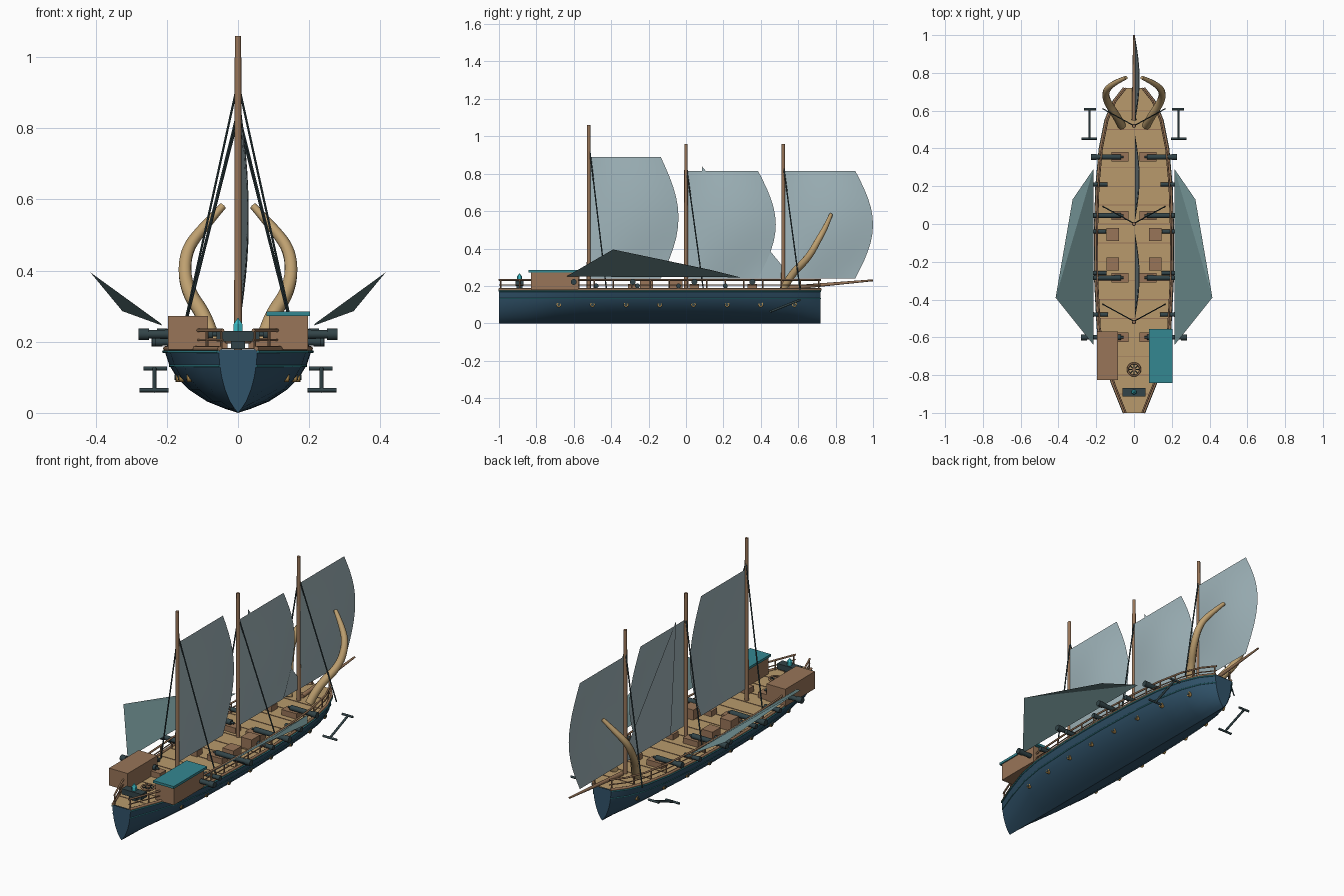
import bpy, bmesh, math
from mathutils import Vector

if "Cube" in bpy.data.objects:
    bpy.data.objects.remove(bpy.data.objects["Cube"])


def mat(name, rgb):
    m = bpy.data.materials.new(name)
    lin = [((c / 255 + 0.055) / 1.055) ** 2.4 for c in rgb]
    m.diffuse_color = (*lin, 1)
    m.use_nodes = True
    m.node_tree.nodes["Principled BSDF"].inputs["Base Color"].default_value = m.diffuse_color
    return m


NAVY = mat("navy_hull", (48, 82, 105))
TAN = mat("deck_tan", (184, 154, 108))
WOOD = mat("brown_wood", (152, 117, 88))
IRON = mat("dark_iron", (50, 68, 72))
TEAL = mat("teal_paint", (52, 135, 145))
SAIL = mat("sail_grey", (160, 181, 187))
WING = mat("wing_grey", (106, 136, 138))
HORN = mat("horn_tan", (190, 160, 112))
BRASS = mat("brass", (190, 150, 85))
CRYSTAL = mat("cyan_crystal", (60, 190, 200))


def finish(name, bm, m, smooth=True):
    bmesh.ops.recalc_face_normals(bm, faces=bm.faces)
    me = bpy.data.meshes.new(name)
    bm.to_mesh(me)
    bm.free()
    me.materials.append(m)
    o = bpy.data.objects.new(name, me)
    bpy.context.collection.objects.link(o)
    if smooth:
        bpy.ops.object.select_all(action='DESELECT')
        o.select_set(True)
        bpy.context.view_layer.objects.active = o
        bpy.ops.object.shade_smooth_by_angle(angle=math.radians(35))
    return o


def box(name, x, y, z, m):
    """Box from three (min, max) ranges."""
    bm = bmesh.new()
    bmesh.ops.create_cube(bm, size=1)
    for v in bm.verts:
        v.co = [(r[0] + r[1]) / 2 + c * (r[1] - r[0]) for c, r in zip(v.co, (x, y, z))]
    return finish(name, bm, m, False)


def rod(name, a, b, r, m, r2=None, sides=12):
    a, b = Vector(a), Vector(b)
    bm = bmesh.new()
    bmesh.ops.create_cone(bm, cap_ends=True, segments=sides, radius1=r,
                          radius2=r if r2 is None else r2, depth=(b - a).length)
    q = (b - a).to_track_quat('Z', 'Y')
    for v in bm.verts:
        v.co = q @ v.co + (a + b) / 2
    return finish(name, bm, m)


def tube(name, pts, r, m, radii=None, kind='POLY', cyclic=False):
    cu = bpy.data.curves.new(name, 'CURVE')
    cu.dimensions = '3D'
    cu.bevel_depth, cu.bevel_resolution, cu.use_fill_caps = r, 2, True
    s = cu.splines.new(kind)
    s.points.add(len(pts) - 1)
    for i, p in enumerate(pts):
        s.points[i].co = (*p, 1)
        s.points[i].radius = radii[i] if radii else 1
    s.use_cyclic_u = cyclic
    if kind == 'NURBS':
        s.order_u, s.use_endpoint_u, s.resolution_u = 3, True, 8
    cu.materials.append(m)
    o = bpy.data.objects.new(name, cu)
    bpy.context.collection.objects.link(o)
    return o


def lerp(table, t):
    for (a, va), (b, vb) in zip(table, table[1:]):
        if t <= b:
            return va + (vb - va) * (t - a) / (b - a)
    return table[-1][1]


# Hull plan (y, half width) and section (height, share of the half width)
PLAN = [(-1, .055), (-.85, .115), (-.7, .165), (-.55, .193), (-.3, .206), (-.05, .208),
        (.2, .2), (.4, .182), (.55, .152), (.65, .11), (.72, .055)]
SECT = [(0, 0), (.012, .18), (.032, .42), (.065, .66), (.1, .83), (.135, .93), (.178, 1)]


def half(y, z=.178):
    return lerp(PLAN, y) * lerp(SECT, z)


bm = bmesh.new()
rows = []
for y, w in PLAN:
    ring = [(-s * w, y, z) for z, s in reversed(SECT)] + [(s * w, y, z) for z, s in SECT[1:]]
    rows.append([bm.verts.new(p) for p in ring])
for a, b in zip(rows, rows[1:]):
    for i in range(len(a) - 1):
        bm.faces.new((a[i], a[i + 1], b[i + 1], b[i]))
bm.faces.new(rows[0])
bm.faces.new(rows[-1])
finish("hull", bm, NAVY)

# Deck with plank seams
bm = bmesh.new()
left = [bm.verts.new((-w, y, .18)) for y, w in PLAN]
right = [bm.verts.new((w, y, .18)) for y, w in PLAN]
for i in range(len(PLAN) - 1):
    bm.faces.new((left[i], right[i], right[i + 1], left[i + 1]))
finish("deck", bm, TAN, False)
for i in range(16):
    y = -.9 + i * .1
    w = half(y) - .015
    box("plank_seam", (-w, w), (y - .002, y + .002), (.18, .182), WOOD)

# Fittings that repeat on both sides
for s in (-1, 1):
    tube("bulwark", [(s * (w - .004), y, .181) for y, w in PLAN], .007, WOOD)
    tube("teal_rim", [(s * (w + .001), y, .172) for y, w in PLAN], .004, TEAL)
    tube("teal_stripe", [(s * half(y, .132), y, .132) for y, w in PLAN], .003, TEAL)
    tube("rail", [(s * (w - .012), y, .232) for y, w in PLAN], .005, WOOD)
    tube("lower_rail", [(s * (w - .012), y, .205) for y, w in PLAN], .003, WOOD)
    for i in range(18):
        y = -.99 + i * .1
        x = s * (half(y) - .012)
        rod("rail_post", (x, y, .18), (x, y, .232), .004, WOOD, sides=8)
    # Portholes
    for i in range(8):
        y = -.68 + i * .18
        x = half(y, .1)
        rod("porthole", (s * (x - .01), y, .1), (s * (x + .004), y, .1), .013, BRASS)
        rod("porthole_glass", (s * x, y, .1), (s * (x + .006), y, .1), .008, IRON)
    # Large guns on carriages
    for y, tip in ((.355, .228), (.045, .28), (-.285, .28), (-.6, .28)):
        rod("gun_barrel", (s * .07, y, .221), (s * tip, y, .221), .014, IRON, .012)
        rod("gun_muzzle", (s * (tip - .03), y, .221), (s * tip, y, .221), .016, IRON)
        rod("gun_knob", (s * .055, y, .221), (s * .07, y, .221), .006, IRON)
        box("gun_carriage", sorted((s * .03, s * .12)), (y - .025, y + .025), (.18, .21), WOOD)
    # Small guns
    for y in (.21, -.04, -.26, -.48):
        x = half(y)
        rod("small_gun", (s * (x - .06), y, .2), (s * (x + .035), y, .2), .011, IRON)
        rod("small_gun_ring", (s * (x + .015), y, .2), (s * (x + .035), y, .2), .013, IRON)
    # Crates
    for y in (-.055, -.212):
        box("crate", sorted((s * .08, s * .145)), (y - .035, y + .035), (.18, .235), WOOD)
    # Side wing
    bm = bmesh.new()
    vs = [bm.verts.new((s * x, y, z)) for x, y, z in
          ((.215, .29, .246), (.325, .13, .286), (.415, -.39, .395), (.215, -.64, .25))]
    for i, j in ((1, 2), (2, 3)):
        bm.faces.new((vs[0], vs[i], vs[j]))
    finish("side_wing", bm, WING, False)
    # Anchor
    rod("anchor_stem", (s * .235, .45, .062), (s * .235, .608, .125), .006, IRON)
    rod("anchor_bar", (s * .2, .608, .125), (s * .265, .608, .125), .006, IRON)
    rod("anchor_foot", (s * .195, .452, .064), (s * .277, .452, .064), .006, IRON)
    # Bow horn
    tube("bow_horn", [(s * x, y, z) for x, y, z in
                      ((.065, .52, .18), (.085, .56, .26), (.148, .655, .35), (.15, .71, .45),
                       (.1, .75, .52), (.042, .775, .582))], .02, HORN,
         [1.1, 1.1, 1, .9, .75, .5], 'NURBS')
    # Rigging ropes
    for y, z in ((-.515, .93), (.003, .83), (.52, .85)):
        rod("rope", (0, y, z), (s * .165, y + .09, .18), .0035, IRON, sides=6)

# Masts and sails
for y, top, sail_top in ((-.52, 1.06, .89), (0, .96, .815), (.52, .96, .815)):
    rod("mast", (0, y, .17), (0, y, top), .011, WOOD, .009)
    bm = bmesh.new()
    n = 12
    g = []
    for i in range(n + 1):
        u = i / n
        g.append([])
        for j in range(n + 1):
            b = math.sin(math.pi * j / n)
            g[-1].append(bm.verts.new((.004 + .026 * b * math.sin(math.pi * u),
                                       y + .01 + .375 * u + .095 * u * b,
                                       .24 + (sail_top - .24) * j / n)))
    for i in range(n):
        for j in range(n):
            bm.faces.new((g[i][j], g[i + 1][j], g[i + 1][j + 1], g[i][j + 1]))
    finish("sail", bm, SAIL)

# Triangular stay sail between the middle and forward masts
bm = bmesh.new()
bm.faces.new([bm.verts.new(p) for p in ((0, .085, .84), (0, .13, .24), (0, .52, .24), (0, .52, .3))])
finish("stay_sail", bm, SAIL, False)

# Bowsprit
rod("bowsprit", (0, .55, .19), (0, 1, .23), .012, WOOD, .005)

# Stern cabins, one with a painted roof
box("left_cabin", (-.197, -.085), (-.825, -.57), (.178, .272), WOOD)
box("right_cabin", (.087, .197), (-.83, -.575), (.178, .272), WOOD)
box("cabin_roof", (.08, .203), (-.842, -.555), (.272, .285), TEAL)

# Wheel lying on a short post
ring = [(.033 * math.cos(a), -.77 + .033 * math.sin(a), .2)
        for a in [i * math.tau / 20 for i in range(20)]]
tube("wheel_rim", ring, .005, WOOD, cyclic=True)
for i in range(4):
    a = i * math.pi / 4
    c, d = .036 * math.cos(a), .036 * math.sin(a)
    rod("wheel_spoke", (-c, -.77 - d, .2), (c, -.77 + d, .2), .003, IRON, sides=6)
rod("wheel_post", (0, -.77, .18), (0, -.77, .205), .01, WOOD)

# Stern console with crystal
box("console_base", (-.02, .02), (-.905, -.875), (.18, .2), IRON)
box("console", (-.06, .06), (-.912, -.868), (.2, .23), IRON)
rod("crystal_body", (0, -.89, .23), (0, -.89, .25), .014, CRYSTAL, sides=6)
rod("crystal_tip", (0, -.89, .25), (0, -.89, .268), .014, CRYSTAL, 0, sides=6)
